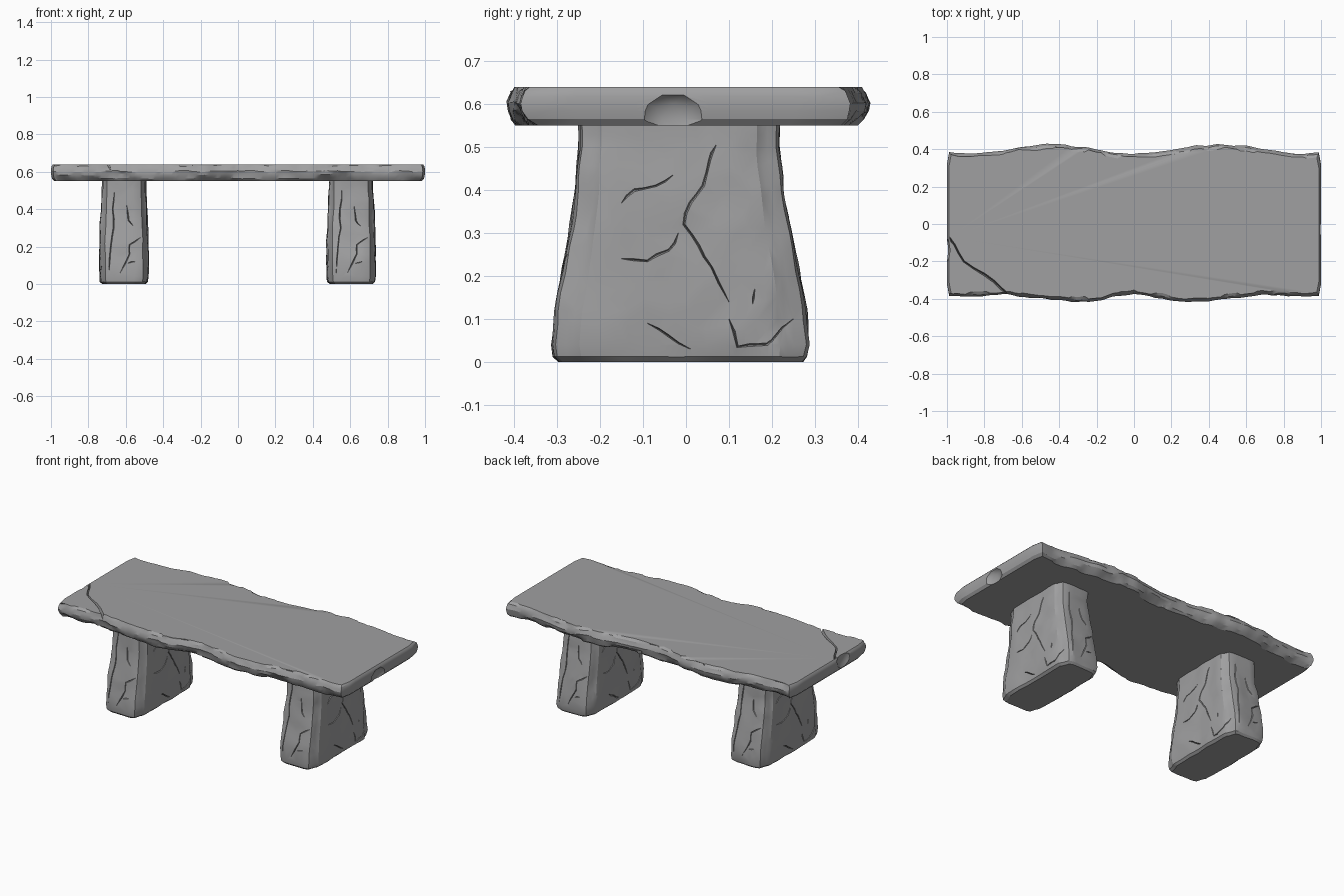
import bpy, bmesh, math, random
from mathutils import Vector, noise
from mathutils.bvhtree import BVHTree

random.seed(4)
if "Cube" in bpy.data.objects:
    bpy.data.objects.remove(bpy.data.objects["Cube"], do_unlink=True)

stone = bpy.data.materials.new("grey stone")
stone.use_nodes = True
GREY = (0.35, 0.35, 0.355, 1)
stone.diffuse_color = GREY
stone.node_tree.nodes["Principled BSDF"].inputs["Base Color"].default_value = GREY


def lerp(table, t):
    """Interpolate rows of (key, values...) at key t."""
    for a, b in zip(table, table[1:]):
        if t <= b[0]:
            f = (t - a[0]) / (b[0] - a[0])
            return [p + (q - p) * f for p, q in zip(a[1:], b[1:])]
    return list(table[-1][1:])


def add_object(name, bm):
    bmesh.ops.recalc_face_normals(bm, faces=bm.faces)
    mesh = bpy.data.meshes.new(name)
    bm.to_mesh(mesh)
    bm.free()
    mesh.materials.append(stone)
    obj = bpy.data.objects.new(name, mesh)
    bpy.context.collection.objects.link(obj)
    return obj


def loft(bm, rings):
    """Skin closed rings and cap both ends."""
    loops = [[bm.verts.new(p) for p in ring] for ring in rings]
    for a, b in zip(loops, loops[1:]):
        for i in range(len(a)):
            j = (i + 1) % len(a)
            bm.faces.new((a[i], a[j], b[j], b[i]))
    bm.faces.new(loops[0])
    bm.faces.new(loops[-1])


def bake(obj):
    """Turn the modifier stack into plain mesh."""
    bpy.context.view_layer.update()
    deps = bpy.context.evaluated_depsgraph_get()
    mesh = bpy.data.meshes.new_from_object(obj.evaluated_get(deps))
    obj.modifiers.clear()
    if len(mesh.polygons) > 50:
        obj.data = mesh


def carve(obj, cutter):
    mod = obj.modifiers.new("carve", "BOOLEAN")
    mod.operation, mod.solver, mod.object = "DIFFERENCE", "EXACT", cutter
    mod.use_self = True
    cutter.hide_render = True
    bake(obj)
    bpy.data.objects.remove(cutter, do_unlink=True)


def crack(bm, tree, path, place, normal, width, depth):
    """Tapered diamond-section strip laid on the surface along a path."""
    flat = []
    for a, b in zip(path, path[1:]):
        a, b = Vector(a), Vector(b)
        wobble = Vector((random.uniform(-1, 1), random.uniform(-1, 1))) * 0.004
        flat += [a, (a + b) / 2 + wobble]
    flat.append(Vector(path[-1]))
    points = []
    for q in flat:
        hit = tree.ray_cast(place(*q) + normal * 2, -normal)[0]
        if hit:
            points.append(hit)
    if len(points) < 3:
        return
    rings = []
    last = len(points) - 1
    for i, p in enumerate(points):
        along = points[min(i + 1, last)] - points[max(i - 1, 0)]
        side = along.cross(normal).normalized()
        w = width * (0.15 if i in (0, last) else random.uniform(0.6, 1.2))
        d = depth * (0.3 if i in (0, last) else 1)
        rings.append([p + side * w, p - normal * d, p - side * w, p + normal * d])
    loft(bm, rings)


def surface_tree(obj):
    m = obj.data
    return BVHTree.FromPolygons([v.co for v in m.vertices],
                                [p.vertices[:] for p in m.polygons])


# Seat slab: wavy front and back rims, chipped in steps
FRONT = [(0, .377), (.1, .39), (.25, .422), (.4, .412), (.6, .392),
         (.7, .378), (.9, .392), (1, .385)]
# height, rim inset, end inset
TIERS = [(.55, .03, .018), (.565, .013, .005), (.585, .004, .001), (.602, 0, 0),
         (.618, .006, .001), (.631, .012, .004), (.64, .02, .011)]


def front_y(x):
    return -lerp(FRONT, abs(x))[0] + noise.noise((x * 14, 3, 0)) * 0.008


def back_y(x):
    wave = math.cos(math.tau * (x - 0.46) / 0.9)
    return 0.403 + 0.025 * wave + noise.noise((x * 14, 7, 0)) * 0.006


steps = 90
xs = [-1 + 2 * i / steps for i in range(steps + 1)]
ends = [i / 12 for i in range(1, 12)]
outline = [(x, front_y(x)) for x in xs]
outline += [(1, front_y(1) + (back_y(1) - front_y(1)) * t) for t in ends]
outline += [(x, back_y(x)) for x in reversed(xs)]
outline += [(-1, back_y(-1) + (front_y(-1) - back_y(-1)) * t) for t in ends]
rings = []
for k, (z, inset, end) in enumerate(TIERS):
    ring = []
    for x, y in outline:
        rim = abs(y) > 0.36 and abs(x) < 0.97
        s = 1 if y > 0 else -1
        chip = noise.cell((x * 11 + k * 0.3, s * 5, k // 2)) + noise.noise((x * 9, s * 4, z * 25))
        amount = inset * (1 + 0.45 * chip) + (0.004 * abs(chip) if rim else 0)
        lift = 0.005 * chip if rim and 0 < k < 6 else 0
        # soften plan corners
        corner = 0.012 if abs(x) == 1 and abs(y) > 0.37 else 0
        ring.append((x * (1 - end - corner), y * (1 - max(amount, 0) / 0.4),
                     z + max(-0.005, min(0.005, lift))))
    rings.append(ring)
bm = bmesh.new()
loft(bm, rings)
seat = add_object("seat_slab", bm)

# Broken corner line across the top, and bites out of both ends
UP = Vector((0, 0, 1))
bm = bmesh.new()
crack(bm, surface_tree(seat),
      [(-.985, -.07), (-.96, -.11), (-.91, -.2), (-.8, -.27), (-.71, -.345), (-.68, -.372)],
      lambda a, b: Vector((a, b, 0)), UP, 0.006, 0.03)
carve(seat, add_object("corner_crack_cutter", bm))
for centre, size in (((1.015, -.03, .565), (.04, .08, .066)),
                     ((-1.01, -.14, .62), (.028, .07, .07))):
    bm = bmesh.new()
    bmesh.ops.create_icosphere(bm, subdivisions=2, radius=1)
    bmesh.ops.scale(bm, vec=size, verts=bm.verts)
    bmesh.ops.translate(bm, vec=centre, verts=bm.verts)
    carve(seat, add_object("bite_cutter", bm))

# Legs: height, front y, back y, half width
LEG = [(0, -.295, .27, .112), (.012, -.308, .28, .126), (.04, -.312, .285, .13),
       (.12, -.306, .28, .13), (.2, -.29, .265, .129), (.3, -.272, .245, .127),
       (.4, -.255, .225, .122), (.5, -.25, .217, .118), (.555, -.25, .216, .116)]
SIDE_CRACKS = [
    [(.07, .505), (.055, .47), (.04, .41), (.01, .37), (-.005, .32), (.03, .27), (.06, .22), (.1, .14)],
    [(-.018, .3), (-.04, .26), (-.09, .235), (-.15, .24)],
    [(-.15, .37), (-.12, .4), (-.07, .41), (-.03, .435)],
    [(-.09, .09), (-.04, .06), (.01, .03)],
    [(.1, .1), (.12, .035), (.17, .04), (.2, .05), (.25, .1)],
    [(.16, .17), (.155, .135)]]
FRONT_CRACKS = [
    [(-.05, .5), (-.06, .4), (-.055, .3), (-.07, .2), (-.08, .06)],
    [(.015, .42), (.025, .34), (.05, .31)],
    [(.09, .25), (.03, .21), (.03, .16), (-.02, .06)],
    [(.02, .11), (.06, .12)]]


def square(nx, ny):
    """Unit square perimeter with eased corners."""
    bottom = [(-1 + 2 * i / nx, -1) for i in range(nx)]
    right = [(1, -1 + 2 * i / ny) for i in range(ny)]
    half = bottom + right
    pts = half + [(-u, -v) for u, v in half]
    power = 7
    return [(u / r, v / r) for u, v in pts
            for r in [(abs(u) ** power + abs(v) ** power) ** (1 / power)]]


def build_leg(name, x, seed):
    heights = sorted({row[0] for row in LEG} | {0.024 * i for i in range(3, 23)})
    rings = []
    for z in heights:
        y0, y1, half = lerp(LEG, z)
        ring = []
        for u, v in square(10, 20):
            p = Vector((u * half, (y0 + y1) / 2 + v * (y1 - y0) / 2, z))
            worn = noise.noise(p * 11 + Vector((seed, 0, 0))) * 0.007
            if abs(u) > 0.85 and abs(v) > 0.85:
                worn -= 0.006
            ring.append(p + Vector((u, v, 0)) * worn)
        rings.append(ring)
    bm = bmesh.new()
    loft(bm, rings)
    leg = add_object(name, bm)
    # Broad worn facets
    leg.modifiers.new("facets", "DECIMATE").ratio = 0.4
    bake(leg)
    # Cracks on all four faces, turned round for the hidden sides
    tree = surface_tree(leg)
    bm = bmesh.new()
    for s in (1, -1):
        for path in SIDE_CRACKS:
            crack(bm, tree, [(s * a, z) for a, z in path],
                  lambda a, z: Vector((0, a, z)), Vector((s, 0, 0)), 0.003, 0.012)
        for path in FRONT_CRACKS:
            crack(bm, tree, [(s * a, z) for a, z in path],
                  lambda a, z: Vector((a, 0, z)), Vector((0, -s, 0)), 0.003, 0.012)
    carve(leg, add_object("leg_crack_cutter", bm))
    leg.location.x = x
    return leg


parts = [seat, build_leg("left_leg", 0.605, 0), build_leg("right_leg", -0.61, 5)]

# Worn stone: smooth with crisp breaks
bpy.ops.object.select_all(action="DESELECT")
for obj in parts:
    obj.select_set(True)
bpy.context.view_layer.objects.active = seat
bpy.ops.object.shade_smooth_by_angle(angle=math.radians(25))
